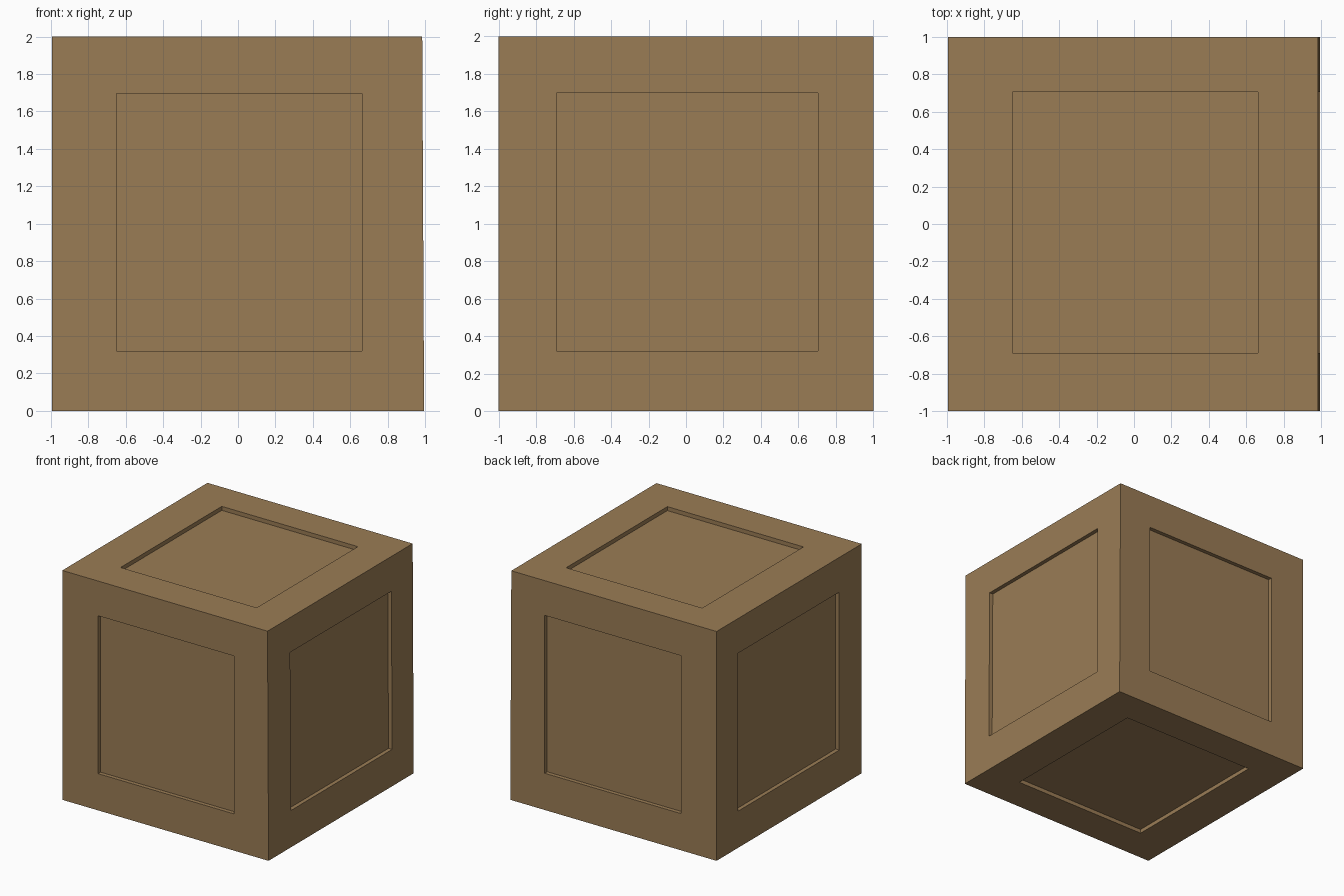
import bpy, bmesh
from mathutils import Vector

if "Cube" in bpy.data.objects:
    bpy.data.objects.remove(bpy.data.objects["Cube"])

# single wood colour
wood = bpy.data.materials.new("brown_wood")
wood.diffuse_color = (0.323, 0.202, 0.091, 1)
wood.use_nodes = True
wood.node_tree.nodes["Principled BSDF"].inputs["Base Color"].default_value = wood.diffuse_color

# outer box and the window ranges of the recessed panels on each axis
LO, HI = (-0.995, -1.0, 0.0), (0.995, 1.0, 2.0)
REC_LO, REC_HI = (-0.65, -0.69, 0.32), (0.663, 0.705, 1.697)
DEPTH = 0.035
LEAN = 0.01   # right side leans in slightly toward the top

bm = bmesh.new()


def side(axis, sign):
    """One crate side: frame ring, recess walls and sunken panel."""
    u, v = (axis + 1) % 3, (axis + 2) % 3

    def loop(lo, hi, level):
        pts = []
        for a, b in ((0, 0), (1, 0), (1, 1), (0, 1)):
            p = Vector((0, 0, 0))
            p[axis] = level
            p[u] = (lo, hi)[a][u]
            p[v] = (lo, hi)[b][v]
            if p.x > 0.9:
                p.x -= LEAN * p.z / 2
            pts.append(bm.verts.new(p))
        return pts

    level = HI[axis] if sign > 0 else LO[axis]
    outer = loop(LO, HI, level)
    rim = loop(REC_LO, REC_HI, level)
    floor = loop(REC_LO, REC_HI, level - sign * DEPTH)
    faces = [floor]
    for a, b in ((outer, rim), (rim, floor)):
        for i in range(4):
            j = (i + 1) % 4
            faces.append([a[i], a[j], b[j], b[i]])
    for f in faces:
        bm.faces.new(f if sign > 0 else f[::-1])


for axis in range(3):
    for sign in (-1, 1):
        side(axis, sign)

bmesh.ops.remove_doubles(bm, verts=bm.verts, dist=1e-4)
bmesh.ops.recalc_face_normals(bm, faces=bm.faces)

mesh = bpy.data.meshes.new("crate")
bm.to_mesh(mesh)
bm.free()
mesh.materials.append(wood)
crate = bpy.data.objects.new("crate", mesh)
bpy.context.collection.objects.link(crate)
